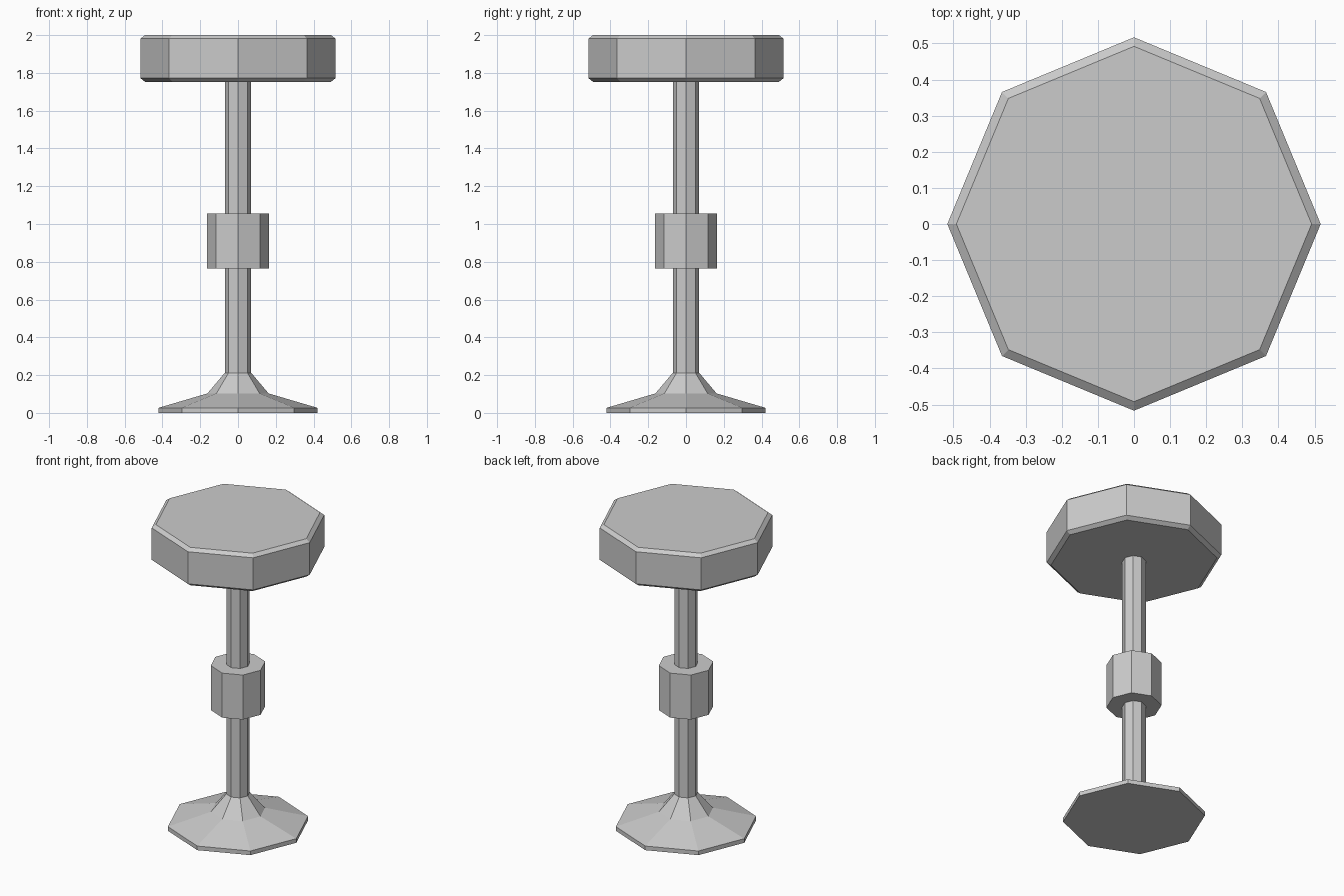
import bpy, bmesh
from math import cos, sin, pi

if "Cube" in bpy.data.objects:
    bpy.data.objects.remove(bpy.data.objects["Cube"])

SIDES = 8


def lathe(name, profile):
    """Octagonal solid from (radius, height) rings, corners on the axes."""
    bm = bmesh.new()
    rings = [[bm.verts.new((r * cos(2 * pi * i / SIDES), r * sin(2 * pi * i / SIDES), z))
              for i in range(SIDES)] for r, z in profile]
    for low, high in zip(rings, rings[1:]):
        for i in range(SIDES):
            j = (i + 1) % SIDES
            bm.faces.new((low[i], low[j], high[j], high[i]))
    bm.faces.new(rings[0][::-1])
    bm.faces.new(rings[-1])
    mesh = bpy.data.meshes.new(name)
    bm.to_mesh(mesh)
    bm.free()
    obj = bpy.data.objects.new(name, mesh)
    bpy.context.collection.objects.link(obj)
    return obj


# Flared foot
lathe("base", [(0.42, 0), (0.42, 0.027), (0.162, 0.103), (0.07, 0.212)])
# Central post
lathe("post", [(0.07, 0.212), (0.07, 1.753)])
# Collar around the post
lathe("collar", [(0.163, 0.765), (0.163, 1.055)])
# Cushion with chamfered rims
lathe("seat", [(0.492, 1.753), (0.517, 1.772), (0.517, 1.981), (0.492, 2.0)])
